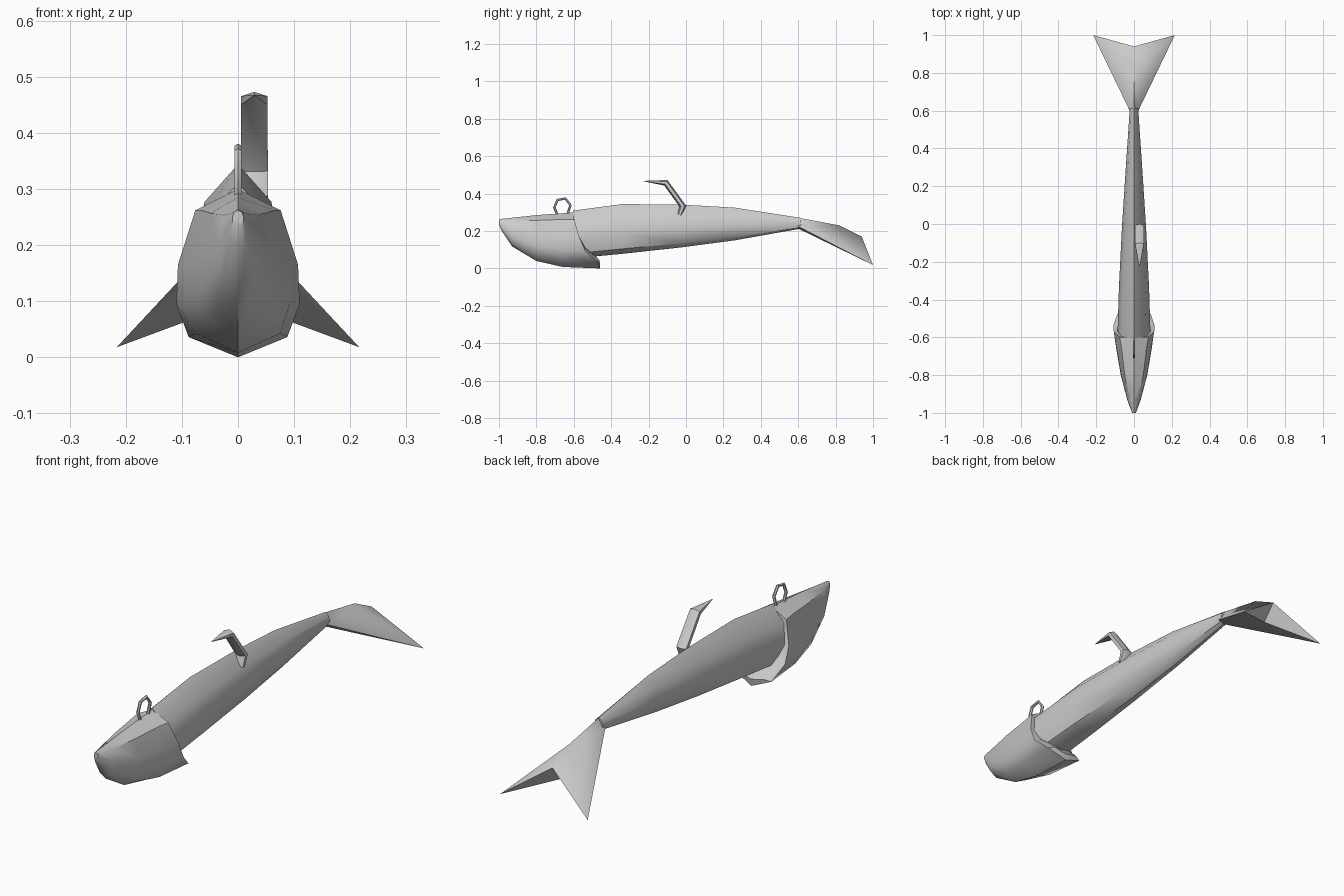
import bpy
from math import sin, cos, pi
from mathutils import Vector

if "Cube" in bpy.data.objects:
    bpy.data.objects.remove(bpy.data.objects["Cube"])


def make(name, verts, faces, angle=50):
    mesh = bpy.data.meshes.new(name)
    mesh.from_pydata(verts, [], faces)
    mesh.validate()
    obj = bpy.data.objects.new(name, mesh)
    bpy.context.collection.objects.link(obj)
    bpy.ops.object.select_all(action='DESELECT')
    bpy.context.view_layer.objects.active = obj
    obj.select_set(True)
    # consistent outward normals
    bpy.ops.object.mode_set(mode='EDIT')
    bpy.ops.mesh.select_all(action='SELECT')
    bpy.ops.mesh.normals_make_consistent(inside=False)
    bpy.ops.object.mode_set(mode='OBJECT')
    bpy.ops.object.shade_smooth_by_angle(angle=angle * pi / 180)
    return obj


def loft(name, rings, end_point=None, angle=50):
    """Skin a list of equal rings; the last may close onto a point."""
    n = len(rings[0])
    verts = [v for r in rings for v in r]
    faces = [(i * n + j, i * n + (j + 1) % n, (i + 1) * n + (j + 1) % n, (i + 1) * n + j)
             for i in range(len(rings) - 1) for j in range(n)]
    faces.append(tuple(range(n)))
    last = (len(rings) - 1) * n
    if end_point:
        verts.append(end_point)
        faces += [(last + j, last + (j + 1) % n, len(verts) - 1) for j in range(n)]
    else:
        faces.append(tuple(range(last, last + n)))
    return make(name, verts, faces, angle)


def mirror_ring(half):
    """Half outline from top centre to bottom centre, completed on -x."""
    return half + [(-x, y, z) for x, y, z in reversed(half[1:-1])]


def section(profile, y, w, top, bot):
    return mirror_ring([(u * w, y, bot + v * (top - bot)) for u, v in profile])


def tube(name, path, sizes, sides=6, x0=0.0):
    """Tube along a (y, z) path; sizes are (x radius, in-plane radius)."""
    pts = [Vector(p) for p in path]
    rings = []
    for i, p in enumerate(pts):
        a = (p - pts[i - 1]).normalized() if i else Vector((0, 0))
        b = (pts[i + 1] - p).normalized() if i < len(pts) - 1 else Vector((0, 0))
        t = (a + b).normalized()
        nrm = Vector((-t.y, t.x))
        rx, rn = sizes[i]
        rings.append([(x0 + rx * sin(2 * pi * k / sides),
                       p.x + nrm.x * rn * cos(2 * pi * k / sides),
                       p.y + nrm.y * rn * cos(2 * pi * k / sides)) for k in range(sides)])
    return loft(name, rings)


# weighted head with a raked, flared rear collar
head_profile = [(0, 1), (.7, .885), (.98, .56), (1, .32), (.8, .12), (0, 0)]
head = [section(head_profile, *s) for s in (
    (-1.0, .010, .262, .235),
    (-.985, .016, .265, .20),
    (-.93, .036, .271, .118),
    (-.80, .070, .285, .040),
    (-.66, .094, .295, .008))]
head.append(mirror_ring([(0, -.6, .30), (.076, -.598, .262), (.107, -.57, .165),
                         (.110, -.54, .095), (.088, -.475, .036), (0, -.46, .0)]))
# collar lip turning inward to the body
head.append(mirror_ring([(0, -.6, .295), (.070, -.598, .258), (.092, -.57, .165),
                         (.092, -.535, .105), (.062, -.463, .043), (0, -.46, .03)]))
loft("lure_head", head, (0, -.58, .16), 45)

# soft tapering body
body_profile = [(0, 1), (.74, .75), (1, .42), (.72, .1), (0, 0)]
loft("lure_body", [section(body_profile, *s) for s in (
    (-.605, .088, .309, .053),
    (-.34, .080, .344, .078),
    (-.02, .064, .341, .113),
    (.26, .046, .325, .150),
    (.615, .022, .270, .213))])

# forked tail, half modelled in pieces shared across the centre line
centre = [(0, .60, .271), (0, .82, .230), (0, .94, .170), (0, .88, .098), (0, .60, .213)]
sides = [(s * x, y, z) for s in (1, -1) for x, y, z in ((.023, .60, .225), (.216, 1.0, .018))]
faces = []
for b, t in ((5, 6), (7, 8)):
    faces += [(0, 1, b), (1, t, b), (1, 2, t), (2, 3, t), (3, 4, t), (4, b, t), (0, b, 4)]
make("tail_fin", centre + sides, faces, 55)

# line eyelet
tube("line_eyelet",
     [(-.685, .28), (-.704, .325), (-.687, .366), (-.645, .374), (-.618, .338), (-.637, .28)],
     [(.007, .007)] * 6)

# exposed hook tip
tube("hook", [(-.035, .285), (-.017, .333), (-.108, .458), (-.228, .467)],
     [(.028, .012), (.028, .018), (.027, .017), (.001, .001)], x0=.029)
